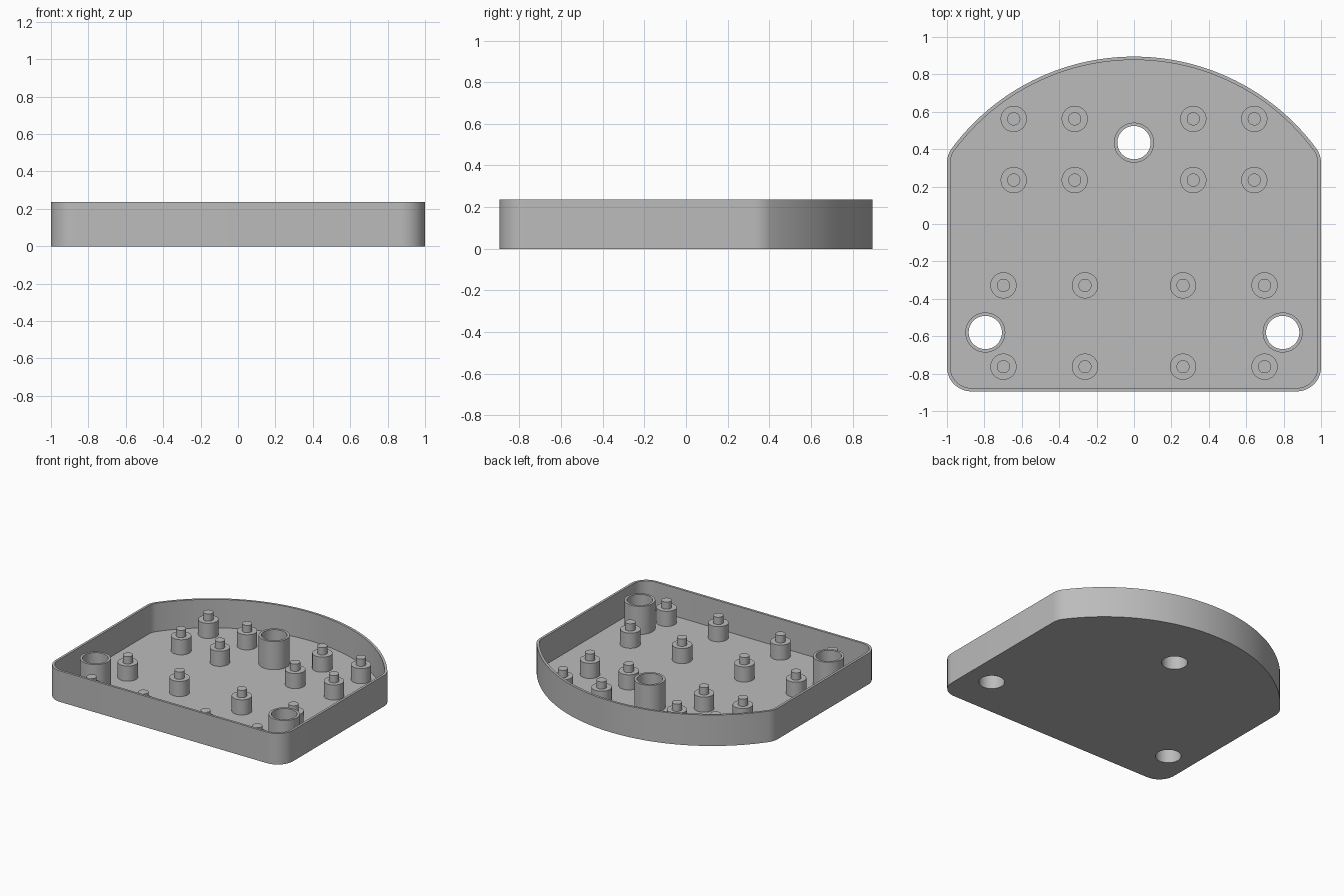
import bpy, bmesh
from math import sin, cos, pi, sqrt, radians, atan2

if "Cube" in bpy.data.objects:
    bpy.data.objects.remove(bpy.data.objects["Cube"], do_unlink=True)

# Main sizes
HEIGHT, FLOOR, WALL = 0.236, 0.02, 0.018
HALF_Y, CORNER, ARC = 0.895, 0.13, 1.2125
HOLE, TUBE, TUBE_TOP = 0.089, 0.107, 0.234
SIDES = 48

grey = bpy.data.materials.new("plain grey")
grey.use_nodes = True
grey.diffuse_color = (0.5, 0.5, 0.5, 1)
grey.node_tree.nodes["Principled BSDF"].inputs["Base Color"].default_value = (0.5, 0.5, 0.5, 1)


def finish(name, bm, location=(0, 0, 0)):
    bmesh.ops.recalc_face_normals(bm, faces=bm.faces)
    mesh = bpy.data.meshes.new(name)
    bm.to_mesh(mesh)
    bm.free()
    mesh.materials.append(grey)
    obj = bpy.data.objects.new(name, mesh)
    obj.location = location
    bpy.context.collection.objects.link(obj)
    return obj


def smooth(obj):
    bpy.ops.object.select_all(action="DESELECT")
    obj.select_set(True)
    bpy.context.view_layer.objects.active = obj
    bpy.ops.object.shade_smooth_by_angle(angle=radians(30))


def arc(cx, cy, r, a0, a1, steps):
    return [(cx + r * cos(a0 + (a1 - a0) * i / steps),
             cy + r * sin(a0 + (a1 - a0) * i / steps)) for i in range(steps + 1)]


def outline(inset):
    """Rounded front corners, straight sides, bowed back with blended shoulders."""
    cx, r = 1 - CORNER, CORNER - inset
    centre_y = HALF_Y - ARC
    rise = sqrt((ARC - CORNER) ** 2 - cx ** 2)
    a = atan2(rise, cx)
    pts = arc(cx, CORNER - HALF_Y, r, -pi / 2, 0, 12)
    pts += arc(cx, centre_y + rise, r, 0, a, 6)
    pts += arc(0, centre_y, ARC - inset, a, pi - a, 48)[1:-1]
    pts += arc(-cx, centre_y + rise, r, pi - a, pi, 6)
    pts += arc(-cx, CORNER - HALF_Y, r, pi, 1.5 * pi, 12)
    return pts


def prism(name, pts, z0, z1):
    bm = bmesh.new()
    face = bm.faces.new([bm.verts.new((x, y, z0)) for x, y in pts])
    top = bmesh.ops.extrude_face_region(bm, geom=[face], use_keep_orig=True)["geom"]
    moved = [v for v in top if isinstance(v, bmesh.types.BMVert)]
    bmesh.ops.translate(bm, verts=moved, vec=(0, 0, z1 - z0))
    return finish(name, bm)


def lathe(name, profile, location):
    bm = bmesh.new()
    verts = [bm.verts.new((r, 0, z)) for r, z in profile]
    edges = [bm.edges.new(pair) for pair in zip(verts, verts[1:])]
    bmesh.ops.spin(bm, geom=verts + edges, axis=(0, 0, 1), cent=(0, 0, 0),
                   angle=2 * pi, steps=SIDES)
    bmesh.ops.remove_doubles(bm, verts=bm.verts, dist=0.0001)
    obj = finish(name, bm, location)
    smooth(obj)
    return obj


def cut(obj, cutter):
    mod = obj.modifiers.new("cut", "BOOLEAN")
    mod.operation, mod.solver, mod.object = "DIFFERENCE", "EXACT", cutter
    bpy.ops.object.select_all(action="DESELECT")
    obj.select_set(True)
    bpy.context.view_layer.objects.active = obj
    bpy.ops.object.modifier_apply(modifier=mod.name)
    bpy.data.objects.remove(cutter, do_unlink=True)


# Tray: solid outline, hollowed and pierced
tubes = [("back", 0, 0.435), ("left", 0.795, -0.58), ("right", -0.795, -0.58)]
tray = prism("tray", outline(0), 0, HEIGHT)
cut(tray, prism("cavity_cutter", outline(WALL), FLOOR, HEIGHT + 0.1))
for side, x, y in tubes:
    cut(tray, prism("hole_cutter", arc(x, y, HOLE, 0, 2 * pi, SIDES)[:-1], -0.1, 0.1))
smooth(tray)

# Open tubes standing around the holes
for side, x, y in tubes:
    lathe(side + "_tube", [(TUBE, FLOOR), (TUBE, TUBE_TOP), (HOLE, TUBE_TOP), (HOLE, FLOOR)],
          (x, y, 0))

# Stepped mounting pegs, mirrored left and right
peg = [(0.07, FLOOR), (0.07, 0.135), (0.035, 0.135), (0.035, 0.19), (0, 0.19)]
for row, xs, ys in [("back", (0.317, 0.643), (0.235, 0.562)),
                    ("front", (0.262, 0.698), (-0.328, -0.763))]:
    for x in xs:
        for y in ys:
            for side, sign in (("left", 1), ("right", -1)):
                lathe(f"{row}_{side}_peg", peg, (sign * x, y, 0))
